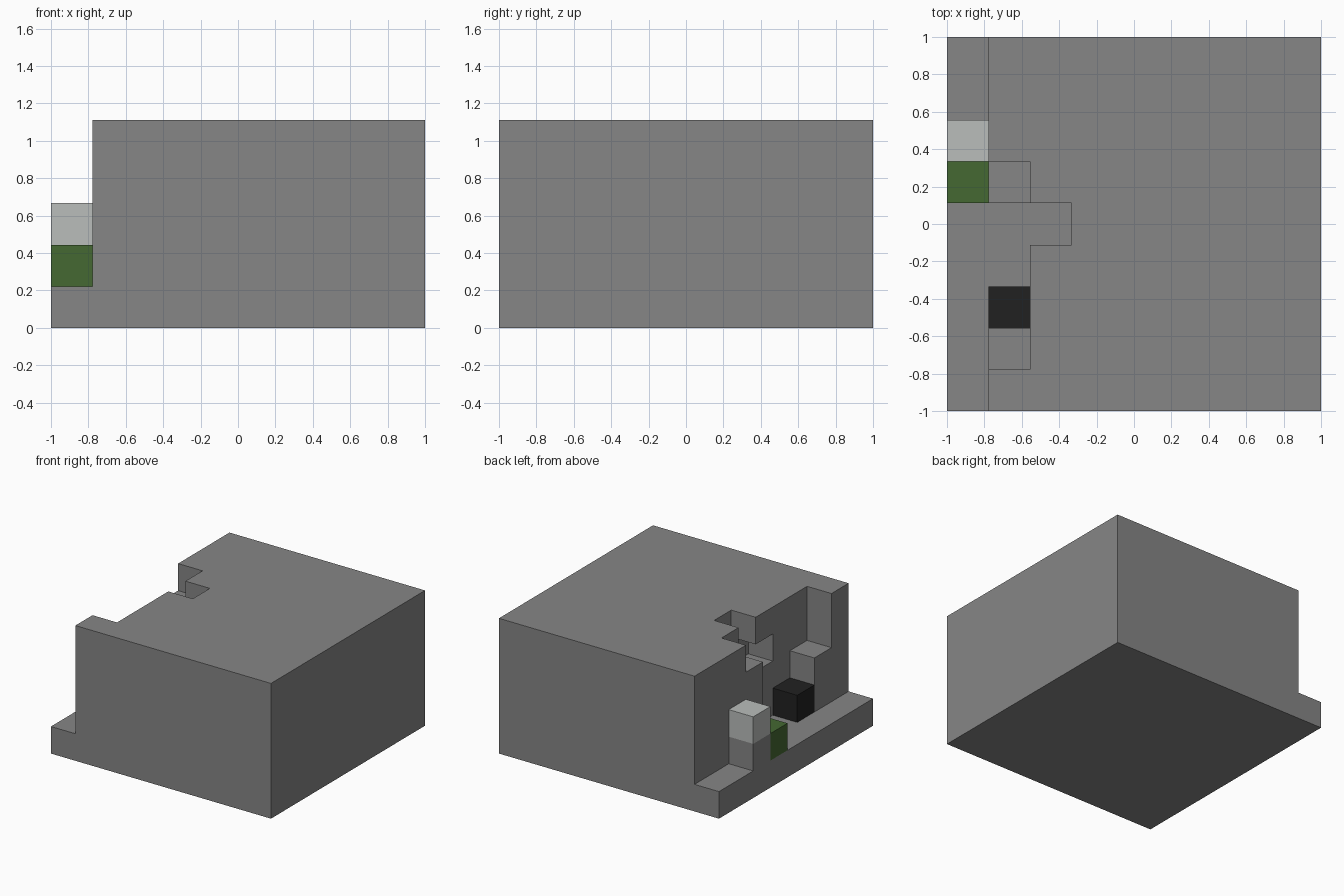
import bpy
import bmesh
from itertools import product
from mathutils import Vector

if "Cube" in bpy.data.objects:
    bpy.data.objects.remove(bpy.data.objects["Cube"])

N, LAYERS = 9, 5          # cells across and cells high
CELL = 2 / N


def material(name, color):
    m = bpy.data.materials.new(name)
    m.use_nodes = True
    m.diffuse_color = (*color, 1)
    m.node_tree.nodes["Principled BSDF"].inputs["Base Color"].default_value = (*color, 1)
    return m


def cells(lo, hi):
    """All grid cells from corner lo up to, not including, corner hi."""
    return set(product(*(range(a, b) for a, b in zip(lo, hi))))


def block_object(name, solid, mat):
    """Skin a set of cells, then merge its coplanar faces."""
    bm = bmesh.new()
    for cell in solid:
        for axis, side in product(range(3), (0, 1)):
            beside = list(cell)
            beside[axis] += 2 * side - 1
            if tuple(beside) in solid:
                continue
            u, v = Vector(), Vector()
            u[(axis + 1) % 3] = v[(axis + 2) % 3] = 1
            base = Vector(cell)
            base[axis] += side
            quad = [base, base + u, base + u + v, base + v]
            if not side:
                quad.reverse()
            bm.faces.new([bm.verts.new((p.x * CELL - 1, p.y * CELL - 1, p.z * CELL))
                          for p in quad])
    bmesh.ops.remove_doubles(bm, verts=bm.verts, dist=CELL / 100)
    bmesh.ops.dissolve_limit(bm, angle_limit=0.01, verts=bm.verts, edges=bm.edges)
    mesh = bpy.data.meshes.new(name)
    bm.to_mesh(mesh)
    bm.free()
    mesh.materials.append(mat)
    obj = bpy.data.objects.new(name, mesh)
    bpy.context.collection.objects.link(obj)


stone = material("stone grey", (0.238, 0.238, 0.238))
pale = material("pale grey", (0.491, 0.508, 0.497))
green = material("moss green", (0.058, 0.138, 0.032))
black = material("coal black", (0.015, 0.015, 0.015))

# Stone mass with the ledge, alcoves and notches carved out
rock = cells((0, 0, 0), (N, N, LAYERS))
rock -= cells((0, 0, 1), (1, N, LAYERS))      # open ledge
rock -= cells((1, 2, 1), (2, 5, LAYERS))      # main alcove
rock -= cells((2, 4, 1), (3, 5, LAYERS))      # deep alcove
rock -= cells((1, 1, 3), (2, 2, LAYERS))      # raised shelf
rock -= cells((1, 5, 4), (2, 6, LAYERS))      # top notch
rock -= cells((2, 3, 3), (3, 4, 4))           # small window hollow
rock |= cells((0, 6, 1), (1, 7, 2))           # pedestal on the ledge
block_object("stone_mass", rock, stone)

# Single coloured blocks
block_object("pale_block", {(0, 6, 2)}, pale)
block_object("green_block", {(0, 5, 1)}, green)
block_object("black_block", {(1, 2, 1)}, black)
